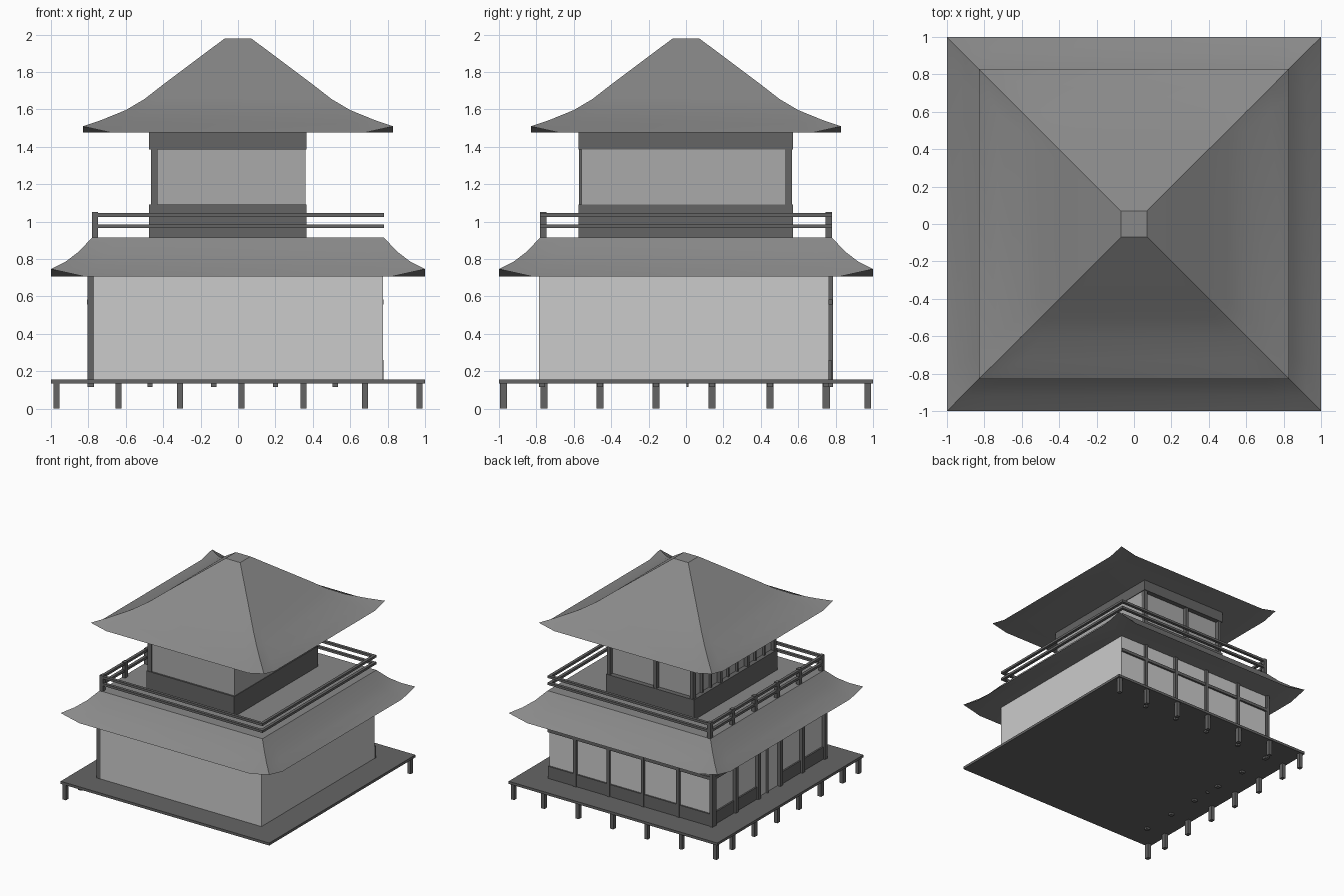
import bpy, bmesh

if "Cube" in bpy.data.objects:
    bpy.data.objects.remove(bpy.data.objects["Cube"])


def material(name, v):
    m = bpy.data.materials.new(name)
    m.diffuse_color = (v, v, v, 1)
    m.use_nodes = True
    m.node_tree.nodes["Principled BSDF"].inputs["Base Color"].default_value = m.diffuse_color
    return m


WOOD = material("wood", 0.13)
PLASTER = material("plaster", 0.6)
PANEL = material("panel", 0.4)
ROOF = material("roof", 0.25)


def finish(bm, name, mat):
    me = bpy.data.meshes.new(name)
    bmesh.ops.recalc_face_normals(bm, faces=bm.faces)
    bm.to_mesh(me)
    bm.free()
    ob = bpy.data.objects.new(name, me)
    me.materials.append(mat)
    bpy.context.collection.objects.link(ob)
    return ob


def boxes(name, mat, items):
    """One object from boxes given as (x0, x1, y0, y1, z0, z1)."""
    bm = bmesh.new()
    for x0, x1, y0, y1, z0, z1 in items:
        vs = bmesh.ops.create_cube(bm, size=1)["verts"]
        for v in vs:
            v.co.x = x0 if v.co.x < 0 else x1
            v.co.y = y0 if v.co.y < 0 else y1
            v.co.z = z0 if v.co.z < 0 else z1
    return finish(bm, name, mat)


def roof(name, rings, kink):
    """Square curved roof: rings of (half width, height, corner lift), flat soffit and top."""
    bm = bmesh.new()
    loops = []
    for r, z, lift in rings:
        k = r * kink
        loop = []
        for c, s in ((1, 0), (0, 1), (-1, 0), (0, -1)):
            for x, y, h in ((r, -k, 0), (r, k, 0), (r, r, lift)):
                loop.append(bm.verts.new((c * x - s * y, s * x + c * y, z + h)))
        loops.append(loop)
    for a, b in zip(loops, loops[1:]):
        for i in range(12):
            j = (i + 1) % 12
            bm.faces.new((a[i], a[j], b[j], b[i]))
    bm.faces.new(loops[-1])
    # Soffit with upturned corners
    e = loops[0]
    k, z = rings[0][0] * kink, rings[0][1]
    inner = [bm.verts.new((x * k, y * k, z)) for x, y in ((1, -1), (1, 1), (-1, 1), (-1, -1))]
    for i in range(4):
        p, n = inner[i], inner[(i + 1) % 4]
        q = e[3 * i + 1]
        bm.faces.new((e[3 * i], q, n, p))
        bm.faces.new((q, e[3 * i + 2], n))
        bm.faces.new((e[3 * i + 2], e[(3 * i + 3) % 12], n))
    bm.faces.new(inner)
    ob = finish(bm, name, ROOF)
    bpy.context.view_layer.objects.active = ob
    ob.select_set(True)
    bpy.ops.object.shade_smooth_by_angle(angle=0.5)
    ob.select_set(False)


# Deck and its legs along the back and left edges
boxes("deck", WOOD, [(-1, 1, -1, 1, 0.133, 0.155)])
side_ys = [-0.76, -0.46, -0.16, 0.14, 0.45, 0.75]
legs = [(x - 0.016, x + 0.016, 0.955, 0.99, 0, 0.135)
        for x in (-0.97, -0.64, -0.31, 0.02, 0.35, 0.68, 0.97)]
legs += [(-0.986, -0.954, y - 0.019, y + 0.019, 0, 0.135) for y in [-0.975] + side_ys]
boxes("deck_legs", WOOD, legs)

# Ground floor
boxes("ground_floor_walls", PLASTER, [(-0.775, 0.775, -0.785, 0.765, 0.14, 0.72)])
posts = [(x - 0.014, x + 0.014, 0.76, 0.785, 0.115, 0.71) for x in (0.52, 0.2, -0.13, -0.47, -0.79)]
posts += [(-0.805, -0.77, y - 0.016, y + 0.016, 0.115, 0.71) for y in [-0.77] + side_ys[1:]]
posts.append((-0.795, -0.77, 0.004, 0.014, 0.115, 0.71))
boxes("ground_floor_posts", WOOD, posts)
boxes("ground_floor_wainscot", WOOD, [
    (-0.78, 0.778, 0.76, 0.778, 0.15, 0.26),
    (-0.788, -0.77, 0.14, 0.775, 0.15, 0.26),
    (-0.788, -0.77, -0.78, -0.16, 0.15, 0.26)])
boxes("ground_floor_lintels", WOOD, [
    (-0.8, 0.778, 0.76, 0.782, 0.557, 0.583),
    (-0.806, -0.77, -0.78, 0.775, 0.557, 0.583)])

# Lower skirt roof, topped by the terrace
roof("lower_roof", [(1, 0.706, 0.04), (0.92, 0.765, 0.022), (0.85, 0.83, 0.01), (0.78, 0.915, 0)], 0.82)

# Terrace railing
rails = []
for z in (0.975, 1.035):
    a, b, h = 0.78, 0.755, 0.01
    rails += [(-a, a, -a, -b, z - h, z + h), (-a, a, b, a, z - h, z + h),
              (-a, -b, -a, a, z - h, z + h), (b, a, -a, a, z - h, z + h)]
boxes("railing_bars", WOOD, rails)
boxes("railing_posts", WOOD, [(-0.78, -0.748, y - 0.018, y + 0.018, 0.91, 1.05)
                              for y in [-0.763 + 0.3052 * i for i in range(6)]])

# Upper floor
boxes("upper_floor_base", WOOD, [(-0.475, 0.365, -0.575, 0.572, 0.91, 1.09)])
boxes("upper_floor_walls", PANEL, [(-0.435, 0.36, -0.56, 0.53, 1.08, 1.39)])
boxes("upper_floor_beam", WOOD, [(-0.475, 0.365, -0.575, 0.572, 1.385, 1.48)])
uposts = [(x - 0.014, x + 0.014, 0.525, 0.567, 1.08, 1.39) for x in (0.346, -0.1, -0.45)]
uposts += [(-0.466, -0.43, y - 0.016, y + 0.016, 1.08, 1.39) for y in (-0.555, -0.19, 0.18)]
uposts += [(-0.455, -0.43, y - 0.007, y + 0.007, 1.08, 1.39)
           for y in (-0.43, -0.31, -0.065, 0.06, 0.3, 0.42)]
boxes("upper_floor_posts", WOOD, uposts)

# Upper roof
roof("upper_roof", [(0.83, 1.476, 0.033), (0.73, 1.523, 0.02), (0.6, 1.586, 0.01), (0.5, 1.655, 0),
                    (0.4, 1.733, 0), (0.07, 1.98, 0)], 0.82)
